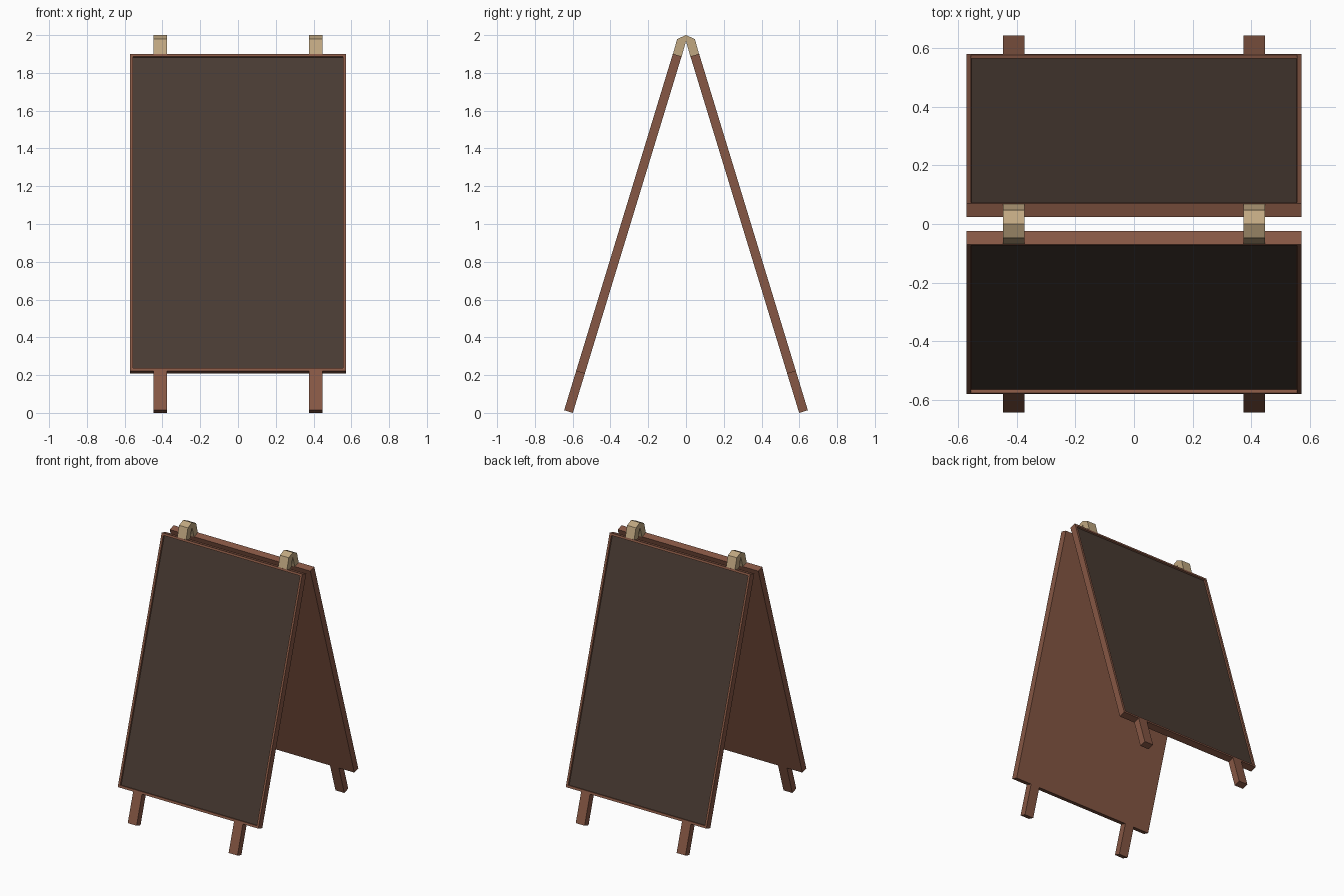
import bpy
import bmesh
from math import radians, pi
from mathutils import Matrix, Vector

cube = bpy.data.objects.get("Cube")
if cube:
    bpy.data.objects.remove(cube, do_unlink=True)


def material(name, rgb):
    m = bpy.data.materials.new(name)
    m.use_nodes = True
    m.diffuse_color = (*rgb, 1)
    m.node_tree.nodes["Principled BSDF"].inputs["Base Color"].default_value = (*rgb, 1)
    return m


wood = material("reddish wood", (0.24, 0.096, 0.058))
slate = material("dark slate", (0.066, 0.044, 0.033))
tan = material("tan hinge", (0.53, 0.39, 0.22))

TILT = radians(16.96)
THICK = 0.048
BOARD_BOTTOM, BOARD_TOP = 0.217, 1.973
HALF_WIDTH = 0.573
LEG_X, LEG_WIDTH = 0.411, 0.072


def finish(name, bm, mats):
    bmesh.ops.recalc_face_normals(bm, faces=bm.faces)
    mesh = bpy.data.meshes.new(name)
    bm.to_mesh(mesh)
    bm.free()
    for m in mats:
        mesh.materials.append(m)
    obj = bpy.data.objects.new(name, mesh)
    bpy.context.collection.objects.link(obj)
    return obj


def box(x0, x1, z0, z1):
    """Slab whose outer face lies on y = 0 and inner face on y = THICK."""
    bm = bmesh.new()
    bmesh.ops.create_cube(bm, size=1)
    bmesh.ops.scale(bm, vec=(x1 - x0, THICK, z1 - z0), verts=bm.verts)
    bmesh.ops.translate(bm, vec=((x0 + x1) / 2, THICK / 2, (z0 + z1) / 2), verts=bm.verts)
    return bm


lean = Matrix.Translation((0, -0.645, 0.014)) @ Matrix.Rotation(-TILT, 4, "X")

for side, turn in (("front", 0), ("back", pi)):
    place = Matrix.Rotation(turn, 4, "Z") @ lean

    # Framed board with a recessed writing surface
    bm = box(-HALF_WIDTH, HALF_WIDTH, BOARD_BOTTOM, BOARD_TOP)
    bm.normal_update()
    face = min(bm.faces, key=lambda f: f.normal.y)
    bmesh.ops.inset_region(bm, faces=[face], thickness=0.023)
    bmesh.ops.inset_region(bm, faces=[face], thickness=0.001, depth=-0.012)
    face.material_index = 1
    finish(side + "_board", bm, [wood, slate]).matrix_world = place

    # Legs below the board
    for label, x in (("left", LEG_X), ("right", -LEG_X)):
        bm = box(x - LEG_WIDTH / 2, x + LEG_WIDTH / 2, 0, BOARD_BOTTOM)
        finish(f"{side}_leg_{label}", bm, [wood]).matrix_world = place

# Bent hinges joining the two boards at the top
half = [(-0.069, 1.90), (-0.047, 1.979)]
profile = half + [(0, 2.0)] + [(-y, z) for y, z in reversed(half)]
profile += [(0.023, 1.886), (0, 1.968), (-0.023, 1.886)]
for label, x in (("left", LEG_X), ("right", -LEG_X)):
    bm = bmesh.new()
    cap = bm.faces.new([bm.verts.new((x - LEG_WIDTH / 2, y, z)) for y, z in profile])
    swept = bmesh.ops.extrude_face_region(bm, geom=[cap], use_keep_orig=True)
    moved = [v for v in swept["geom"] if isinstance(v, bmesh.types.BMVert)]
    bmesh.ops.translate(bm, vec=Vector((LEG_WIDTH, 0, 0)), verts=moved)
    finish("hinge_" + label, bm, [tan])
